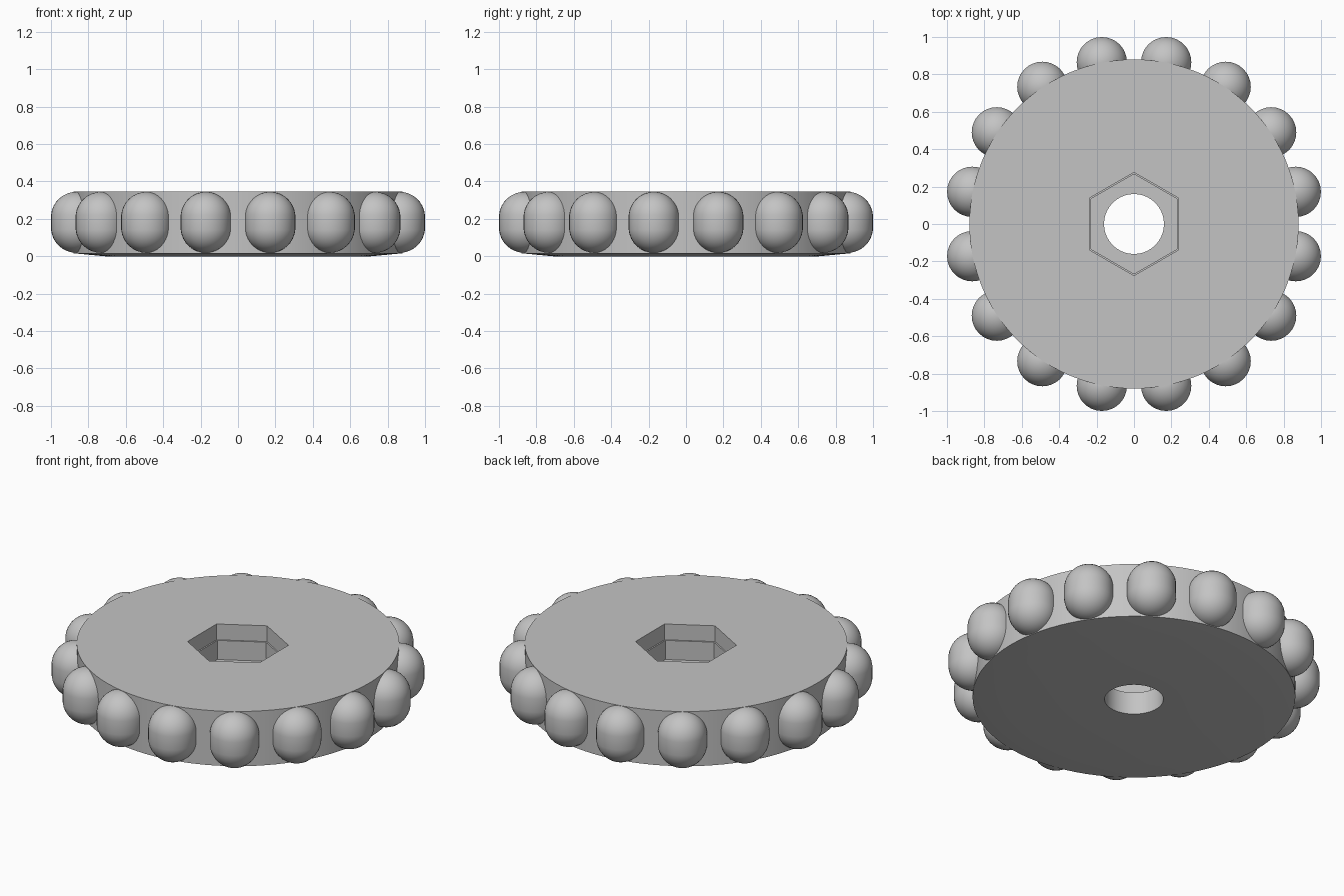
import bpy, bmesh, math
from mathutils import Matrix

cube = bpy.data.objects.get("Cube")
if cube:
    bpy.data.objects.remove(cube, do_unlink=True)

grey = bpy.data.materials.new("plain_grey")
grey.use_nodes = True
colour = (0.55, 0.55, 0.55, 1)
grey.diffuse_color = colour
grey.node_tree.nodes["Principled BSDF"].inputs["Base Color"].default_value = colour

SEGMENTS = 96


def hexagon(apothem):
    """Radius of a hexagon with points along y, as a function of angle."""
    sector = math.pi / 3
    return lambda a: apothem / math.cos((a + sector / 2) % sector - sector / 2)


def circle(radius):
    return lambda a: radius


def lathe(name, profile, closed_loop):
    """Sweep (radius function, height) rings around z; radius 0 makes a pole."""
    bm = bmesh.new()
    rings = []
    for radius, z in profile:
        ring = []
        for i in range(SEGMENTS):
            a = 2 * math.pi * i / SEGMENTS
            r = radius(a)
            ring.append(bm.verts.new((r * math.cos(a), r * math.sin(a), z)))
        rings.append(ring)
    pairs = list(zip(rings, rings[1:]))
    if closed_loop:
        pairs.append((rings[-1], rings[0]))
    for low, high in pairs:
        for i in range(SEGMENTS):
            j = (i + 1) % SEGMENTS
            bm.faces.new((low[i], low[j], high[j], high[i]))
    bmesh.ops.recalc_face_normals(bm, faces=bm.faces)
    return finish(name, bm)


def finish(name, bm):
    mesh = bpy.data.meshes.new(name)
    bm.to_mesh(mesh)
    bm.free()
    mesh.materials.append(grey)
    obj = bpy.data.objects.new(name, mesh)
    bpy.context.collection.objects.link(obj)
    bpy.ops.object.select_all(action='DESELECT')
    obj.select_set(True)
    bpy.context.view_layer.objects.active = obj
    bpy.ops.object.shade_smooth_by_angle(angle=math.radians(30))
    return obj


# Disc with shallow dished underside, stepped hexagonal pocket and round bore
TOP = 0.345
lathe("knob_disc", [
    (circle(0.16), 0.0),
    (circle(0.71), 0.0),
    (circle(0.88), 0.016),
    (circle(0.88), TOP),
    (hexagon(0.239), TOP),
    (hexagon(0.239), 0.25),
    (hexagon(0.231), 0.25),
    (hexagon(0.231), 0.135),
    (circle(0.16), 0.135),
], closed_loop=True)

# Rounded grips around the rim: spheres stretched by a short straight middle
GRIPS, GRIP_RADIUS, GRIP_RING = 16, 0.135, 0.882
half_straight = (TOP - 0.02) / 2 - GRIP_RADIUS
bm = bmesh.new()
bmesh.ops.create_uvsphere(bm, u_segments=32, v_segments=17, radius=GRIP_RADIUS)
for v in bm.verts:
    v.co.z += math.copysign(half_straight, v.co.z)
first = finish("grip", bm)
for i in range(GRIPS):
    grip = first if i == 0 else first.copy()
    if i:
        bpy.context.collection.objects.link(grip)
    grip.name = f"grip_{i + 1}"
    turn = Matrix.Rotation(2 * math.pi * (i + 0.5) / GRIPS, 4, 'Z')
    grip.matrix_world = turn @ Matrix.Translation((GRIP_RING, 0, (TOP + 0.02) / 2 - 0.001))
